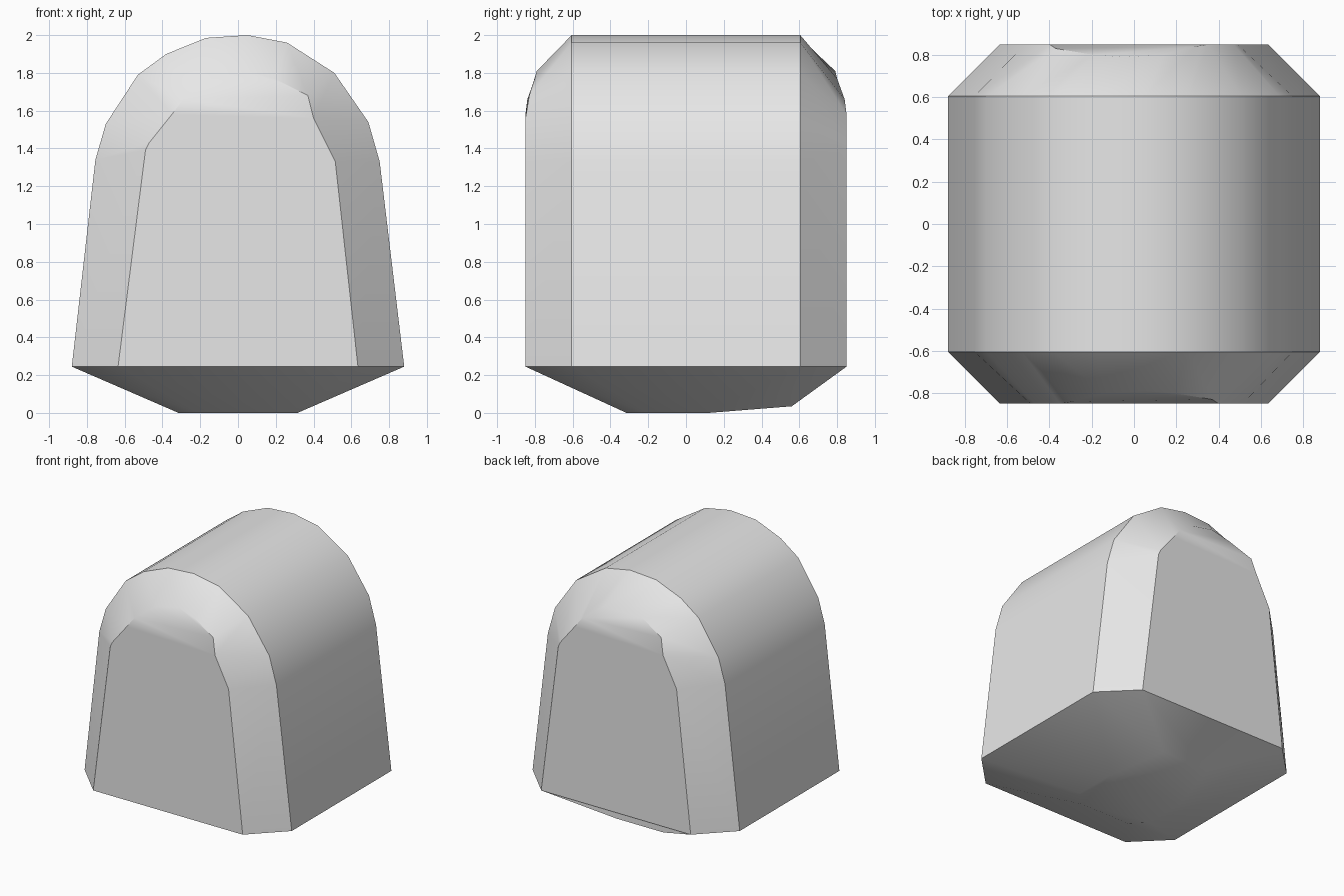
import bpy, bmesh, math

cube = bpy.data.objects.get("Cube")
if cube:
    bpy.data.objects.remove(cube, do_unlink=True)

grey = bpy.data.materials.new("plain grey")
grey.use_nodes = True
colour = (0.8, 0.8, 0.8, 1)
grey.diffuse_color = colour
grey.node_tree.nodes["Principled BSDF"].inputs["Base Color"].default_value = colour

# Arch outline (x, z), from the right foot over the top to the left foot
ARCH = [(-.88, .245), (-.755, 1.34), (-.70, 1.53), (-.53, 1.79), (-.38, 1.90), (-.17, 1.985),
        (.05, 2), (.26, 1.96), (.51, 1.80), (.69, 1.54), (.75, 1.33), (.88, .245)]
# Bevelled end outline (x, z, depth), matching the arch point by point
END = [(-.635, .245, .85), (-.49, 1.39, .85), (-.47, 1.43, .85), (-.35, 1.58, .85),
       (-.29, 1.66, .84), (-.14, 1.77, .80), (.05, 1.81, .79), (.19, 1.77, .80),
       (.37, 1.68, .83), (.40, 1.56, .85), (.515, 1.33, .85), (.635, .245, .85)]

bm = bmesh.new()


def ring(points):
    return [bm.verts.new(p) for p in points]


def bridge(a, b):
    for i in range(len(a) - 1):
        bm.faces.new((a[i], a[i + 1], b[i + 1], b[i]))


# Vault, then a bevelled cap at each end
front = ring((x, -.605, z) for x, z in ARCH)
back = ring((x, .605, z) for x, z in ARCH)
bridge(front, back)
ends = {}
for side, arch in ((-1, front), (1, back)):
    end = ring((x * -side, side * y, z) for x, z, y in END)
    if side > 0:
        end.reverse()
    bridge(arch, end)
    # Flat wall with a small sloped brow above it
    wall = [v for v in end if abs(v.co.y) > .82]
    brow = [v for v in end if abs(v.co.y) < .845]
    bm.faces.new(wall)
    bm.faces.new(brow)
    ends[side] = (end[0], end[-1])

# Shallow keel: octagonal rim narrowing to a small foot, with a raised heel
rim = [ends[-1][0], ends[-1][1], front[-1], back[-1],
       ends[1][1], ends[1][0], back[0], front[0]]
foot = ring([(-.21, -.315, 0), (.21, -.315, 0), (.315, -.21, 0), (.315, .12, 0),
             (.2, .56, .035), (-.2, .56, .035), (-.315, .12, 0), (-.315, -.21, 0)])
bridge(rim + rim[:1], foot + foot[:1])
bm.faces.new([foot[i] for i in (0, 1, 2, 3, 6, 7)])
bm.faces.new([foot[i] for i in (3, 4, 5, 6)])

bmesh.ops.recalc_face_normals(bm, faces=bm.faces)
mesh = bpy.data.meshes.new("arched_block")
bm.to_mesh(mesh)
bm.free()
mesh.materials.append(grey)
body = bpy.data.objects.new("arched_block", mesh)
bpy.context.collection.objects.link(body)

# Soft curves, crisp bevels
bpy.ops.object.select_all(action="DESELECT")
body.select_set(True)
bpy.context.view_layer.objects.active = body
bpy.ops.object.shade_smooth_by_angle(angle=math.radians(32))
